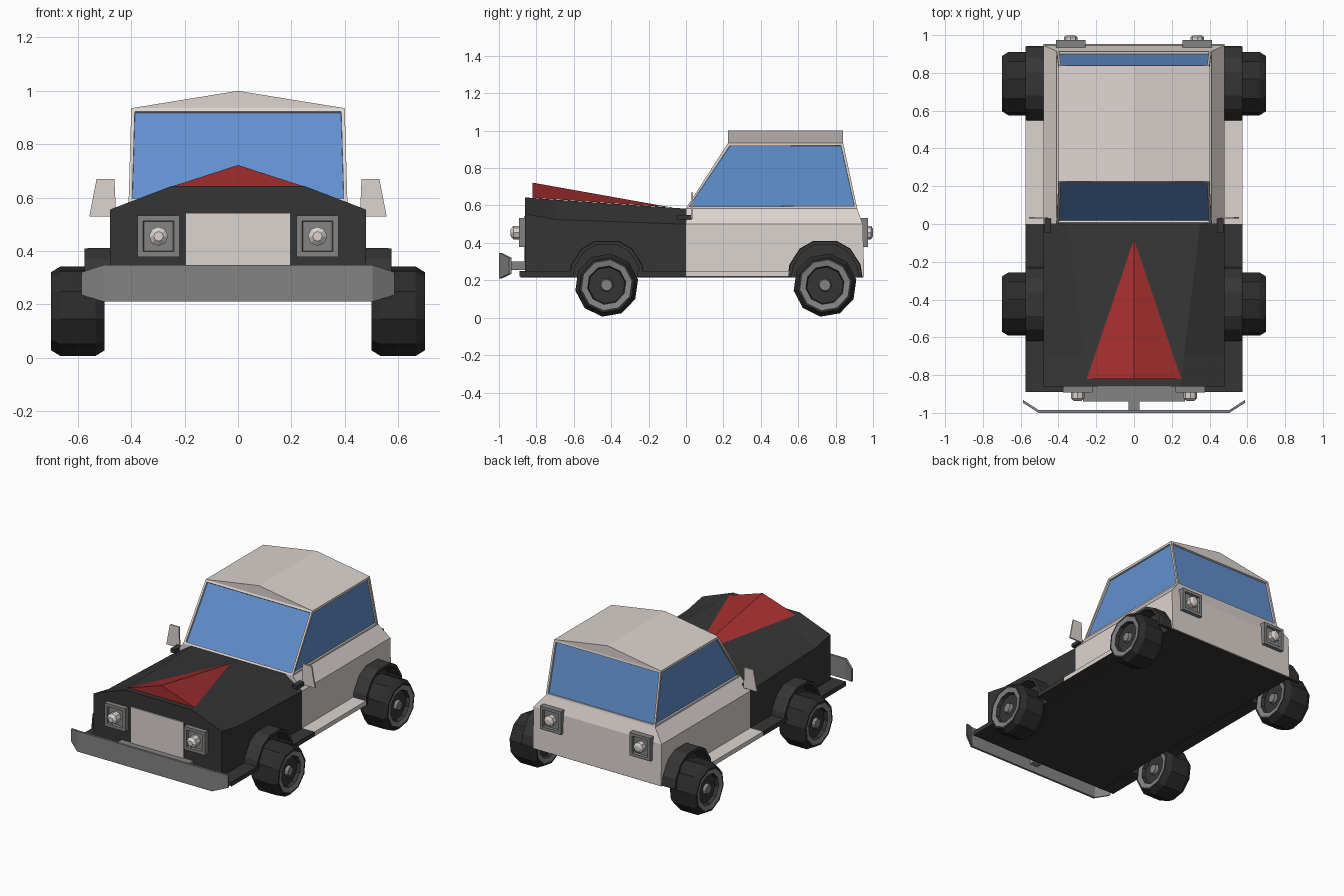
import bpy, bmesh, math

if "Cube" in bpy.data.objects:
    bpy.data.objects.remove(bpy.data.objects["Cube"])


def material(name, rgb):
    m = bpy.data.materials.new(name)
    m.diffuse_color = (*rgb, 1)
    m.use_nodes = True
    m.node_tree.nodes["Principled BSDF"].inputs["Base Color"].default_value = m.diffuse_color
    return m


BLACK = material("charcoal paint", (0.036, 0.036, 0.036))
RUBBER = material("tyre black", (0.025, 0.025, 0.025))
BEIGE = material("pale beige paint", (0.72, 0.66, 0.63))
RED = material("dark red paint", (0.36, 0.027, 0.027))
GLASS = material("blue glass", (0.12, 0.28, 0.62))
GREY = material("grey metal", (0.23, 0.23, 0.23))


def finish(name, bm, *mats):
    bmesh.ops.recalc_face_normals(bm, faces=bm.faces)
    me = bpy.data.meshes.new(name)
    bm.to_mesh(me)
    bm.free()
    for m in mats:
        me.materials.append(m)
    ob = bpy.data.objects.new(name, me)
    bpy.context.collection.objects.link(ob)
    return ob


def loft(bm, rings, cap_start=True, cap_end=True):
    """Skin closed rings of 3D points; returns vertex rings and wall faces."""
    vr = [[bm.verts.new(p) for p in r] for r in rings]
    n = len(vr[0])
    walls = []
    for a, b in zip(vr, vr[1:]):
        walls.append([bm.faces.new((a[i], a[(i + 1) % n], b[(i + 1) % n], b[i])) for i in range(n)])
    if cap_start:
        bm.faces.new(vr[0])
    if cap_end:
        bm.faces.new(vr[-1])
    return vr, walls


def prism(name, pts, x0, x1, mat):
    """Extrude a (y, z) outline along x."""
    bm = bmesh.new()
    loft(bm, [[(x, y, z) for y, z in pts] for x in (x0, x1)])
    return finish(name, bm, mat)


def box(name, x0, x1, y0, y1, z0, z1, *mats):
    bm = bmesh.new()
    loft(bm, [[(x0, y0, z), (x1, y0, z), (x1, y1, z), (x0, y1, z)] for z in (z0, z1)])
    return finish(name, bm, *mats)


# Bonnet and front body: cross-sections along y (y, shoulder z, top x, top z)
bm = bmesh.new()
rings = []
for y, zs, xt, zt in ((-0.86, 0.555, 0.25, 0.643), (-0.70, 0.525, 0.265, 0.631), (0, 0.50, 0.35, 0.583)):
    rings.append([(-0.48, y, 0.22), (0.48, y, 0.22), (0.48, y, zs), (xt, y, zt), (-xt, y, zt), (-0.48, y, zs)])
loft(bm, rings)
finish("front_body", bm, BLACK)

# Red raised wedge on the bonnet
bm = bmesh.new()
l, r, t, e = [bm.verts.new(p) for p in ((-0.25, -0.82, 0.641), (0.25, -0.82, 0.641), (0, -0.82, 0.722), (0, -0.08, 0.590))]
for f in ((l, r, t), (l, t, e), (t, r, e), (l, e, r)):
    bm.faces.new(f)
finish("bonnet_wedge", bm, RED)

# Cabin with gabled roof and recessed windows
bm = bmesh.new()
rings = [[(-x, y0, z), (x, y0, z), (x, y1, z), (-x, y1, z)] for z, x, y0, y1 in
         ((0.22, 0.48, 0, 0.953), (0.50, 0.48, 0, 0.945), (0.585, 0.41, 0, 0.915), (0.935, 0.40, 0.225, 0.84))]
vr, walls = loft(bm, rings, cap_end=False)
a, b, c, d = vr[-1]
rf, rb = bm.verts.new((0, 0.225, 1.0)), bm.verts.new((0, 0.84, 1.0))
for f in ((a, b, rf), (b, c, rb, rf), (c, d, rb), (d, a, rf, rb)):
    bm.faces.new(f)
bmesh.ops.recalc_face_normals(bm, faces=bm.faces)
bmesh.ops.inset_individual(bm, faces=walls[2], thickness=0.019)
bmesh.ops.inset_individual(bm, faces=walls[2], thickness=0.001, depth=-0.012)
for f in walls[2]:
    f.material_index = 1
finish("cabin", bm, BEIGE, GLASS)

# Underbody plate
box("underbody", -0.48, 0.48, -0.885, 0.945, 0.215, 0.225, BLACK)
# Front sill across the nose
box("front_sill", -0.575, 0.575, -0.89, -0.60, 0.22, 0.25, BLACK)
# Grille plate
box("grille", -0.197, 0.197, -0.867, -0.858, 0.30, 0.543, BEIGE)

# Bumper: bent strip with tapered ends
bm = bmesh.new()
rings = []
for x, y, z0, z1 in ((-0.587, -0.935, 0.235, 0.32), (-0.505, -0.988, 0.21, 0.347),
                     (0.505, -0.988, 0.21, 0.347), (0.587, -0.935, 0.235, 0.32)):
    rings.append([(x, y - 0.012, z0), (x, y - 0.012, z1), (x, y + 0.003, z1), (x, y + 0.003, z0)])
loft(bm, rings)
finish("bumper", bm, GREY)
box("bumper_bracket", -0.27, 0.27, -0.94, -0.86, 0.255, 0.30, GREY)
box("bumper_stub", -0.03, 0.03, -0.99, -0.93, 0.255, 0.30, GREY)


def lamp(name, x, y, z, depth, bulb):
    """Square recessed housing with an octagonal bulb; depth sign sets the facing."""
    s = 0.078
    bm = bmesh.new()
    sq = lambda h, yy: [(x - h, yy, z - h), (x + h, yy, z - h), (x + h, yy, z + h), (x - h, yy, z + h)]
    face, dip = y + depth, y + depth * 0.6
    loft(bm, [sq(s, y), sq(s, face), sq(0.058, face), sq(0.055, dip)])
    finish(name + "_housing", bm, GREY)
    bm = bmesh.new()
    ring = lambda rad, yy: [(x + rad * math.cos(k * math.pi / 4), yy, z + rad * math.sin(k * math.pi / 4)) for k in range(8)]
    loft(bm, [ring(0.036, dip), ring(0.036, bulb - 0.25 * (bulb - dip)), ring(0.018, bulb)])
    finish(name + "_bulb", bm, BEIGE)


def wheel(name, s, y):
    """Ten-sided tyre, rim, dish and hub, turned around the x axis."""
    half = [(0.065, 0.17, 0), (0.10, 0.148, 0), (0.10, 0.135, 1), (0.094, 0.104, 2), (0.07, 0.098, 2),
            (0.07, 0.036, 1), (0.09, 0.03, 1)]
    prof = [(-px, pr, m) for px, pr, m in half[::-1]] + half
    mats = [m for _, _, m in half[::-1]][1:] + [0] + [m for _, _, m in half[:-1]]
    mats = [1, 2, 2, 1, 0, 0, 0, 0, 0, 1, 2, 2, 1]
    bm = bmesh.new()
    rings = []
    for px, pr, _ in prof:
        angles = [math.radians(36 * k - 10) for k in range(10)]
        rings.append([(s * (0.60 + px), y - pr * math.cos(t), 0.174 + pr * math.sin(t)) for t in angles])
    _, walls = loft(bm, rings)
    for f in bm.faces:
        f.material_index = 1
    for band, m in zip(walls, mats):
        for f in band:
            f.material_index = m
    finish(name, bm, RUBBER, GREY, BLACK)


# Wheel arch outline (offset y, z)
half_arch = [(0.2, 0.22), (0.19, 0.285), (0.135, 0.37), (0.062, 0.411)]
arch = half_arch + [(-y, z) for y, z in half_arch[::-1]]
inner = [(y * 0.89, 0.22 + (z - 0.22) * 0.89) for y, z in arch]

for s, side in ((1, "right"), (-1, "left")):
    for end, y in (("front", -0.424), ("rear", 0.743)):
        wheel(f"{side}_{end}_wheel", s, y)
        # Fender band and dark wheel-well panel
        bm = bmesh.new()
        rings = []
        for (oy, oz), (iy, iz) in zip(arch, inner):
            my = 0.985
            rings.append([(s * 0.47, y + oy, oz), (s * 0.56, y + oy, oz), (s * 0.575, y + oy * my, 0.22 + (oz - 0.22) * my),
                          (s * 0.575, y + iy, iz), (s * 0.47, y + iy, iz)])
        loft(bm, rings)
        finish(f"{side}_{end}_fender", bm, BLACK)
        prism(f"{side}_{end}_wheel_well", [(y + oy, oz) for oy, oz in inner], s * 0.47, s * 0.486, BLACK)
    # Running boards: dark ahead of the door, beige below it, dark underneath
    xs = sorted((s * 0.47, s * 0.575))
    box(f"{side}_front_board", *xs, -0.26, 0, 0.22, 0.25, BLACK)
    board = box(f"{side}_door_board", *xs, 0, 0.56, 0.22, 0.25, BEIGE, BLACK)
    for p in board.data.polygons:
        p.material_index = int(p.normal.z < -0.5)
    # Lamps
    lamp(f"{side}_headlight", s * 0.298, -0.855, 0.455, -0.037, -0.938)
    lamp(f"{side}_tail_light", s * 0.335, 0.935, 0.455, 0.038, 1.0)
    # Door mirror and its arm
    bm = bmesh.new()
    outline = ((0.457, 0.53), (0.557, 0.53), (0.53, 0.67), (0.463, 0.67))
    loft(bm, [[(s * x, y, z) for x, z in outline] for y in (0.028, 0.038)])
    finish(f"{side}_mirror", bm, BEIGE)
    box(f"{side}_mirror_arm", *sorted((s * 0.44, s * 0.475)), -0.045, 0.03, 0.525, 0.55, BLACK)
